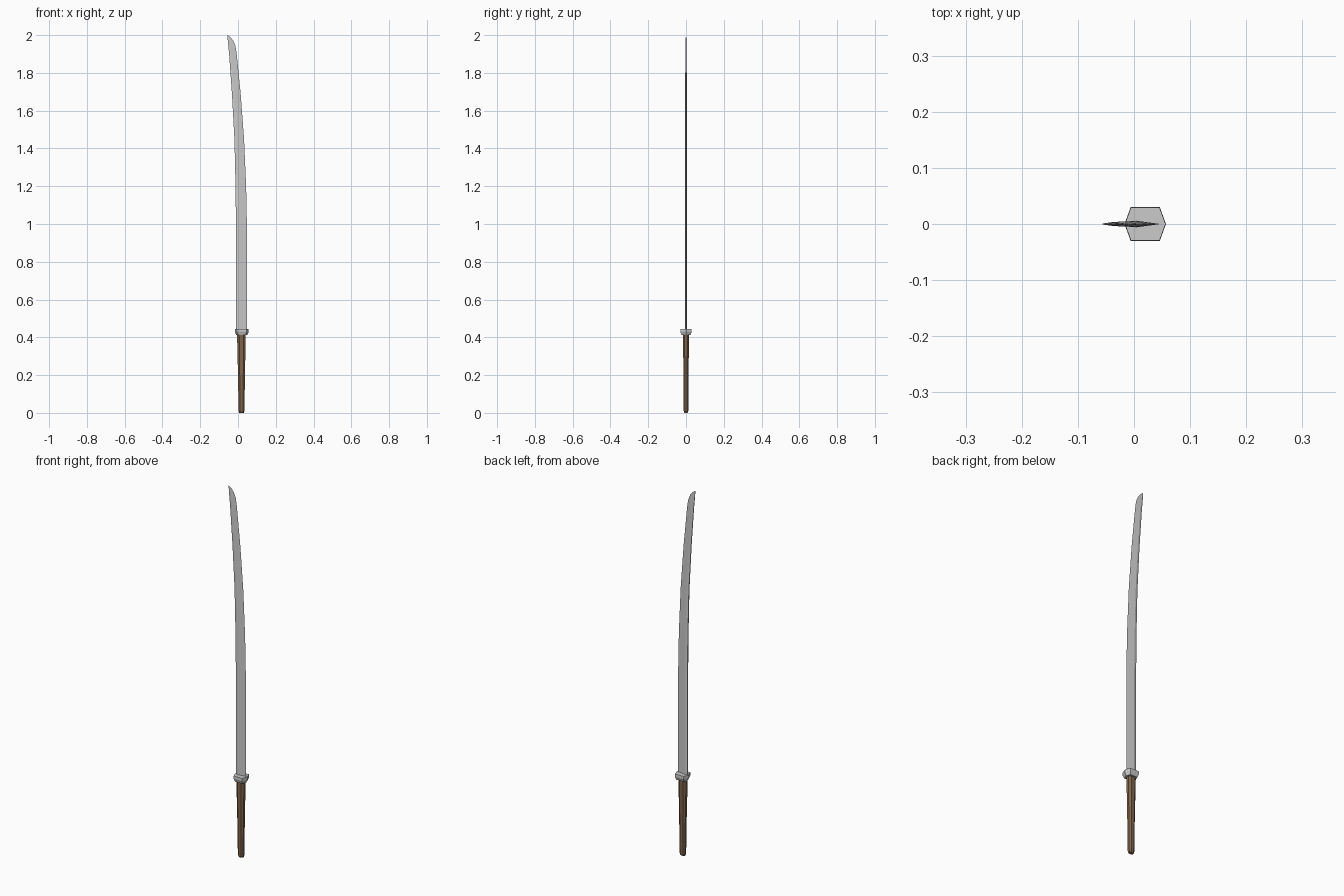
import bpy, bmesh

if "Cube" in bpy.data.objects:
    bpy.data.objects.remove(bpy.data.objects["Cube"])


def loft(name, rings, color=None):
    """Skin a closed solid through rings holding equal numbers of points."""
    bm = bmesh.new()
    loops = [[bm.verts.new(p) for p in ring] for ring in rings]
    n = len(loops[0])
    for a, b in zip(loops, loops[1:]):
        for i in range(n):
            j = (i + 1) % n
            bm.faces.new((a[i], a[j], b[j], b[i]))
    bm.faces.new(loops[0][::-1])
    bm.faces.new(loops[-1])
    bmesh.ops.recalc_face_normals(bm, faces=bm.faces)
    mesh = bpy.data.meshes.new(name)
    bm.to_mesh(mesh)
    bm.free()
    obj = bpy.data.objects.new(name, mesh)
    bpy.context.collection.objects.link(obj)
    if color:
        mat = bpy.data.materials.new(name + "_material")
        mat.diffuse_color = color
        mat.use_nodes = True
        mat.node_tree.nodes["Principled BSDF"].inputs["Base Color"].default_value = mat.diffuse_color
        mesh.materials.append(mat)
    return obj


def blade_ring(z, spine, edge, t):
    """Narrow spine, thick ridge near it, long bevel to a sharp edge."""
    ridge = spine + 0.25 * (edge - spine)
    return [(spine, -0.5 * t, z), (ridge, -t, z), (edge, 0, z),
            (ridge, t, z), (spine, 0.5 * t, z)]


def octagon(z, x0, x1, hy):
    """Flattened eight-sided grip section."""
    c, hx = (x0 + x1) / 2, (x1 - x0) / 2
    pts = [(-1, -.45), (-.5, -1), (.5, -1), (1, -.45),
           (1, .45), (.5, 1), (-.5, 1), (-1, .45)]
    return [(c + hx * u, hy * v, z) for u, v in pts]


def hexagon(z, s):
    """Guard section, pointed towards the spine and the edge."""
    c = 0.020
    pts = [(-.037, 0), (-.026, -.030), (.026, -.030),
           (.037, 0), (.026, .030), (-.026, .030)]
    return [(c + x * s, y * s, z) for x, y in pts]


# Curved blade: height, spine x, edge x, half thickness
stations = [(0.43, -0.011, 0.047, 0.0060), (1.00, -0.011, 0.047, 0.0058),
            (1.20, -0.013, 0.043, 0.0055), (1.45, -0.019, 0.032, 0.0050),
            (1.69, -0.032, 0.014, 0.0045), (1.90, -0.047, -0.007, 0.0035),
            (1.94, -0.051, -0.013, 0.0030), (1.97, -0.054, -0.025, 0.0022),
            (1.988, -0.0555, -0.039, 0.0013), (2.0, -0.057, -0.055, 0.0004)]
loft("blade", [blade_ring(*s) for s in stations])

# Flared guard
loft("guard", [hexagon(0.413, 0.80), hexagon(0.430, 1.0), hexagon(0.445, 0.98)])

# Tapered wooden grip with a rounded end
grip = [(0.0, 0.006, 0.031, 0.008), (0.010, 0.003, 0.034, 0.0125),
        (0.20, 0.000, 0.037, 0.0135), (0.37, -0.004, 0.040, 0.0155),
        (0.415, -0.005, 0.041, 0.016)]
loft("grip", [octagon(*g) for g in grip], (0.22, 0.13, 0.07, 1))
